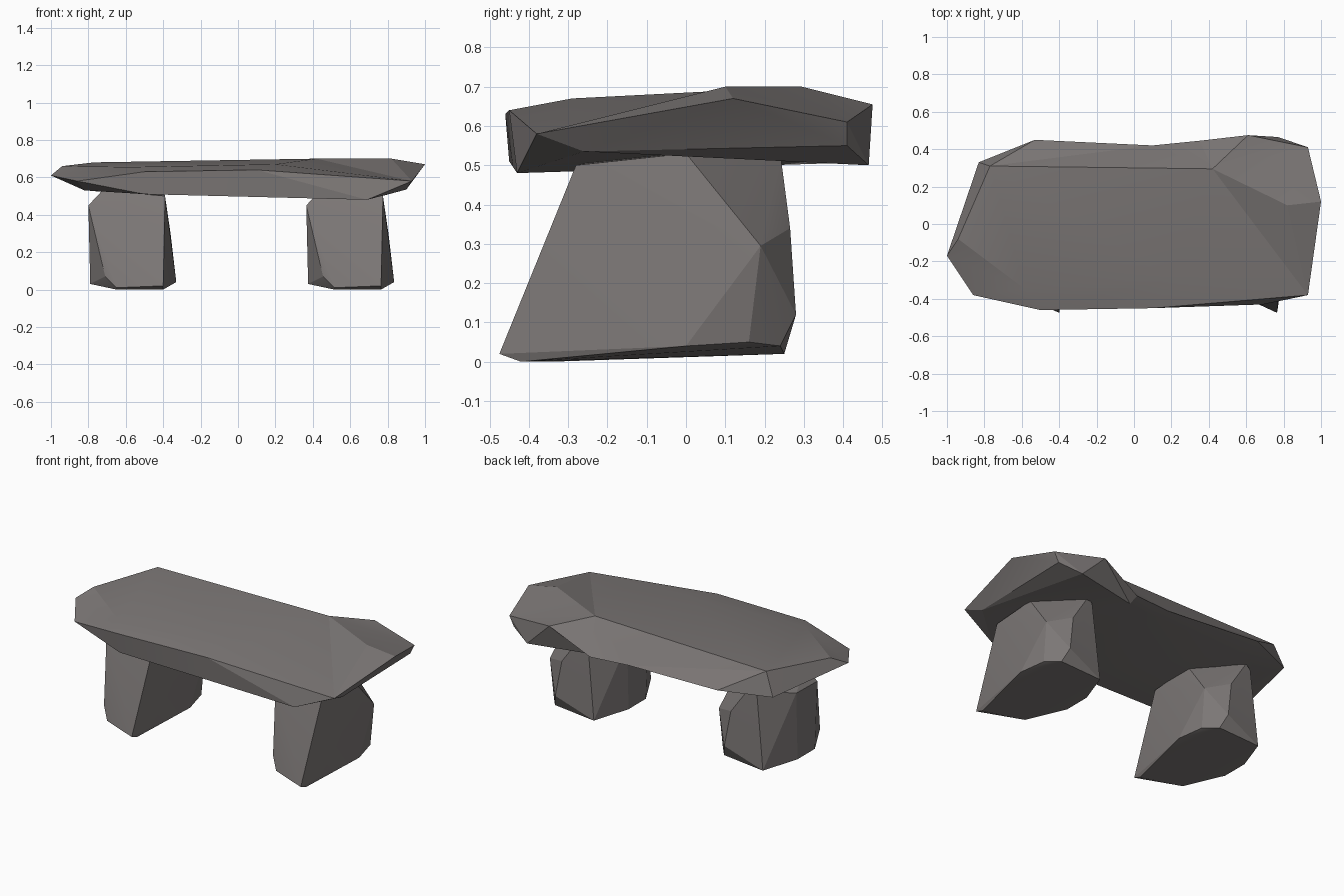
import bpy
import bmesh
import math

default_cube = bpy.data.objects.get("Cube")
if default_cube:
    bpy.data.objects.remove(default_cube, do_unlink=True)

# Single warm grey stone colour
stone = bpy.data.materials.new("warm_grey_stone")
stone.use_nodes = True
stone_colour = (0.2, 0.184, 0.18, 1)
stone.diffuse_color = stone_colour
stone.node_tree.nodes["Principled BSDF"].inputs["Base Color"].default_value = stone_colour


def make_object(name, mesh_builder, location=(0, 0, 0), smooth_angle=15):
    """Turn a finished bmesh into a named stone object with crisp facets."""
    mesh_builder.normal_update()
    bmesh.ops.recalc_face_normals(mesh_builder, faces=mesh_builder.faces[:])
    mesh = bpy.data.meshes.new(name)
    mesh_builder.to_mesh(mesh)
    mesh_builder.free()
    mesh.materials.append(stone)
    obj = bpy.data.objects.new(name, mesh)
    bpy.context.collection.objects.link(obj)
    obj.location = location
    bpy.ops.object.select_all(action="DESELECT")
    obj.select_set(True)
    bpy.context.view_layer.objects.active = obj
    bpy.ops.object.shade_smooth_by_angle(angle=math.radians(smooth_angle))
    return obj


def bridge(builder, first_ring, second_ring, split):
    """Join two rings with triangles, skipping corners that share a vertex."""
    count = len(first_ring)
    strip = []
    for index in range(count):
        following = (index + 1) % count
        corners = [first_ring[index], first_ring[following],
                   second_ring[following], second_ring[index]]
        strip.append(builder.faces.new(list(dict.fromkeys(corners))))
    bmesh.ops.triangulate(builder, faces=strip, quad_method=split)


# Slab: rough underside, widest rim and chipped upper surface
rim_points = [
    (-1, -.17, .61), (-.86, -.38, .58), (-.5, -.46, .63), (.1, -.45, .64),
    (.93, -.38, .58), (1, .12, .67), (.93, .41, .61), (.61, .475, .655),
    (.35, .445, .52), (.1, .42, .525), (-.53, .45, .55), (-.83, .33, .54),
]
underside_points = [
    (-.83, -.2, .54), (-.82, -.3, .53), (-.5, -.45, .51), (.1, -.44, .495),
    (.69, -.43, .48), (.9, -.26, .535), (.9, .41, .55), (.77, .465, .5),
    (.34, .37, .505), (.1, .34, .51), (-.5, .33, .52), (-.76, .22, .525),
]
top_points = {
    "left": (-.94, -.08, .66), "front_left": (-.58, -.35, .655),
    "front": (.2, -.29, .67), "right": (.82, .1, .7),
    "back": (.42, .295, .7), "back_left": (-.77, .31, .68),
}
top_order = ["left", "front_left", "front_left", "front", "front_right", "right",
             "right", "back", "back", "back", "back_left", "back_left"]

slab = bmesh.new()
rim = [slab.verts.new(point) for point in rim_points]
underside = [slab.verts.new(point) for point in underside_points]
top = {key: slab.verts.new(point) for key, point in top_points.items()}
top["front_right"] = rim[top_order.index("front_right")]
bridge(slab, underside, rim, "ALTERNATE")
bridge(slab, rim, [top[key] for key in top_order], "FIXED")
caps = [slab.faces.new(list(reversed(underside)))]
for corners in (("left", "front_left", "front", "back", "back_left"),
                ("front", "front_right", "back"),
                ("front_right", "right", "back")):
    caps.append(slab.faces.new([top[key] for key in corners]))
bmesh.ops.triangulate(slab, faces=caps)
make_object("bench_slab", slab)

# Legs: faceted boulders leaning back from a pointed front foot
leg_points = [
    # front face and foot
    (-.235, -.15, .45), (.175, -.28, .5), (.165, -.475, .02),
    (-.085, -.36, .01), (-.145, -.305, .07), (.165, -.42, 0),
    (-.085, -.345, 0), (-.225, -.14, .03),
    # inner and outer sides
    (-.225, .03, .03), (-.23, .05, .45), (.235, 0, .04),
    (.2, .16, .05), (.205, .19, .295),
    # back
    (.07, .265, .34), (.105, .28, .12), (.135, .24, .04),
    (-.14, .25, .02), (-.09, .24, .5),
    # crown
    (.165, 0, .53), (-.06, .24, .53), (-.16, -.14, .53),
]


def make_leg(name, centre_x):
    leg = bmesh.new()
    for point in leg_points:
        leg.verts.new(point)
    hull = bmesh.ops.convex_hull(leg, input=leg.verts[:])
    unused = [v for v in hull["geom_interior"] if isinstance(v, bmesh.types.BMVert)]
    bmesh.ops.delete(leg, geom=unused, context="VERTS")
    make_object(name, leg, location=(centre_x, 0, 0))


for leg_name, leg_x in (("right_leg", -.565), ("left_leg", .6)):
    make_leg(leg_name, leg_x)
